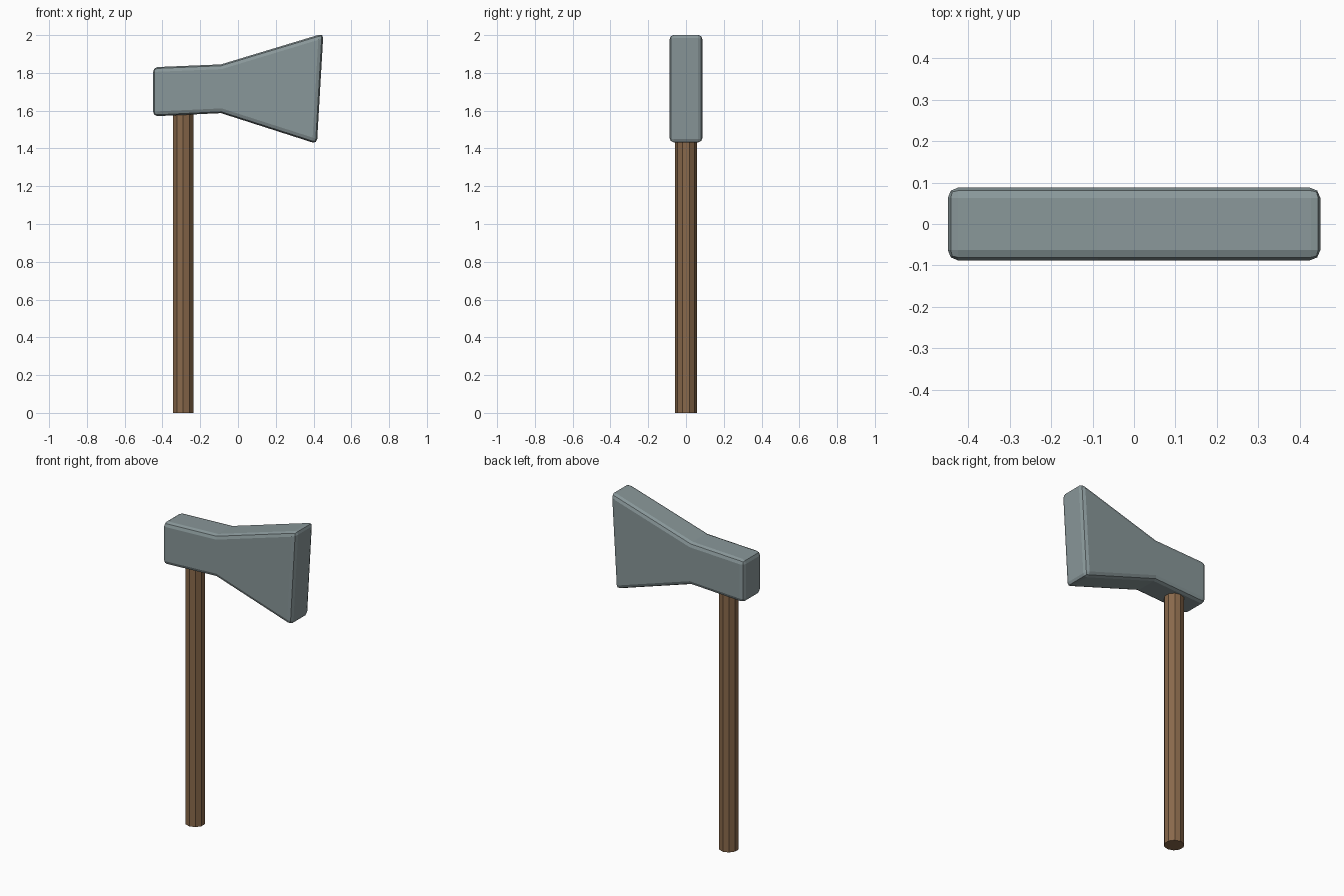
import bpy, bmesh

if "Cube" in bpy.data.objects:
    bpy.data.objects.remove(bpy.data.objects["Cube"])

def material(name, color):
    m = bpy.data.materials.new(name)
    m.diffuse_color = color
    m.use_nodes = True
    m.node_tree.nodes["Principled BSDF"].inputs["Base Color"].default_value = m.diffuse_color
    return m

# Axe head: side profile extruded through the thickness, rounded edges
profile = [(-0.45, 1.57), (-0.09, 1.587), (0.418, 1.424), (0.452, 2.009),
           (-0.09, 1.845), (-0.45, 1.83)]
half = 0.088
bm = bmesh.new()
face = bm.faces.new([bm.verts.new((x, -half, z)) for x, z in profile])
ext = bmesh.ops.extrude_face_region(bm, geom=[face])
bmesh.ops.translate(bm, vec=(0, 2 * half, 0),
                    verts=[v for v in ext["geom"] if isinstance(v, bmesh.types.BMVert)])
bmesh.ops.recalc_face_normals(bm, faces=bm.faces)
mesh = bpy.data.meshes.new("axe_head")
bm.to_mesh(mesh)
bm.free()
head = bpy.data.objects.new("axe_head", mesh)
bpy.context.collection.objects.link(head)
bevel = head.modifiers.new("rounded_edges", 'BEVEL')
bevel.width = 0.025
bevel.segments = 2
bevel.limit_method = 'ANGLE'
mesh.materials.append(material("steel", (0.25, 0.31, 0.32, 1)))

# Handle: ten-sided pole running up into the head
top = 1.7
bpy.ops.mesh.primitive_cylinder_add(vertices=10, radius=0.057, depth=top,
                                    location=(-0.29, 0, top / 2))
handle = bpy.context.object
handle.name = "handle"
handle.data.materials.append(material("wood", (0.25, 0.14, 0.07, 1)))
